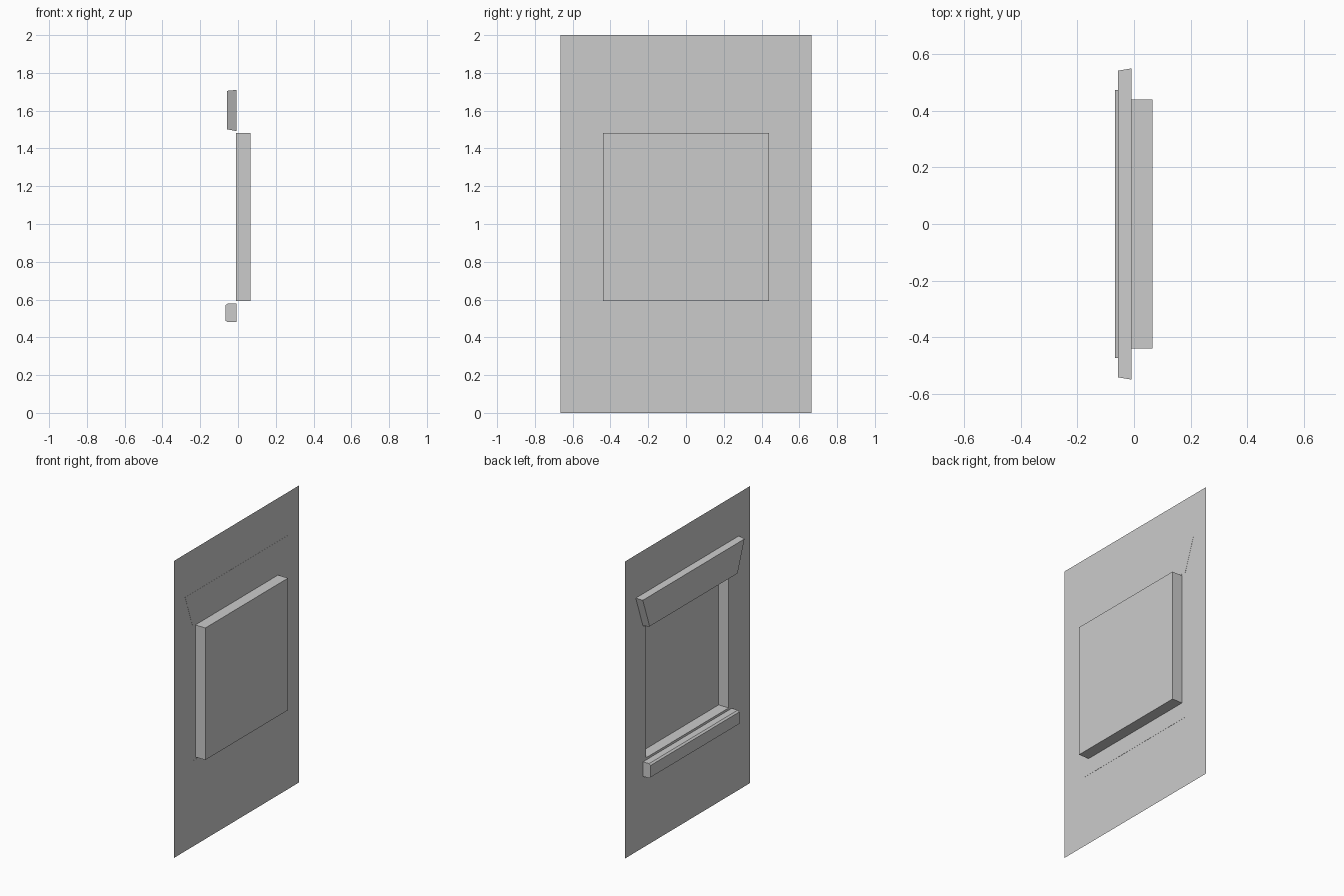
import bpy
import bmesh

cube = bpy.data.objects.get("Cube")
if cube:
    bpy.data.objects.remove(cube, do_unlink=True)

# One plain grey for every part
grey = bpy.data.materials.new("stone grey")
grey.use_nodes = True
colour = (0.6, 0.6, 0.6, 1.0)
grey.diffuse_color = colour
grey.node_tree.nodes["Principled BSDF"].inputs["Base Color"].default_value = colour


def loft(name, rings, cap_start=True, cap_end=True):
    """Join a series of equal point loops into one flat-shaded mesh."""
    bm = bmesh.new()
    loops = [[bm.verts.new(p) for p in ring] for ring in rings]
    for a, b in zip(loops, loops[1:]):
        for i in range(len(a)):
            j = (i + 1) % len(a)
            bm.faces.new((a[i], a[j], b[j], b[i]))
    if cap_start:
        bm.faces.new(loops[0][::-1])
    if cap_end:
        bm.faces.new(loops[-1])
    bmesh.ops.recalc_face_normals(bm, faces=bm.faces)
    # An open sheet should face its outer side, -x
    if not cap_start and loops[0][0].link_faces[0].normal.x > 0:
        bmesh.ops.reverse_faces(bm, faces=bm.faces)
    mesh = bpy.data.meshes.new(name)
    bm.to_mesh(mesh)
    bm.free()
    mesh.materials.append(grey)
    obj = bpy.data.objects.new(name, mesh)
    bpy.context.collection.objects.link(obj)
    return obj


def trapezoid(x, low_half, high_half, low, high):
    """Symmetric four-sided loop in a plane of constant x."""
    return [(x, -low_half, low), (x, low_half, low),
            (x, high_half, high), (x, -high_half, high)]


WALL = -0.01   # plane of the wall sheet
BACK = WALL + 0.001  # trim is seated just through the wall

# Thin wall sheet with a recessed window opening
opening = (0.44, 0.44, 0.593, 1.482)
loft("wall_with_recess",
     [trapezoid(WALL, 0.665, 0.665, 0, 2),
      trapezoid(WALL, *opening),
      trapezoid(0.065, *opening)],
     cap_start=False)

# Flared lintel, slightly tapered towards its face
loft("lintel",
     [trapezoid(BACK, 0.472, 0.549, 1.492, 1.71),
      trapezoid(-0.057, 0.468, 0.541, 1.501, 1.705)])

# Sill with chamfered outer edges, extruded along its length
profile = [(BACK, 0.48), (-0.055, 0.48), (-0.067, 0.489),
           (-0.067, 0.569), (-0.055, 0.578), (BACK, 0.578)]
loft("sill", [[(x, y, z) for x, z in profile] for y in (-0.472, 0.472)])
